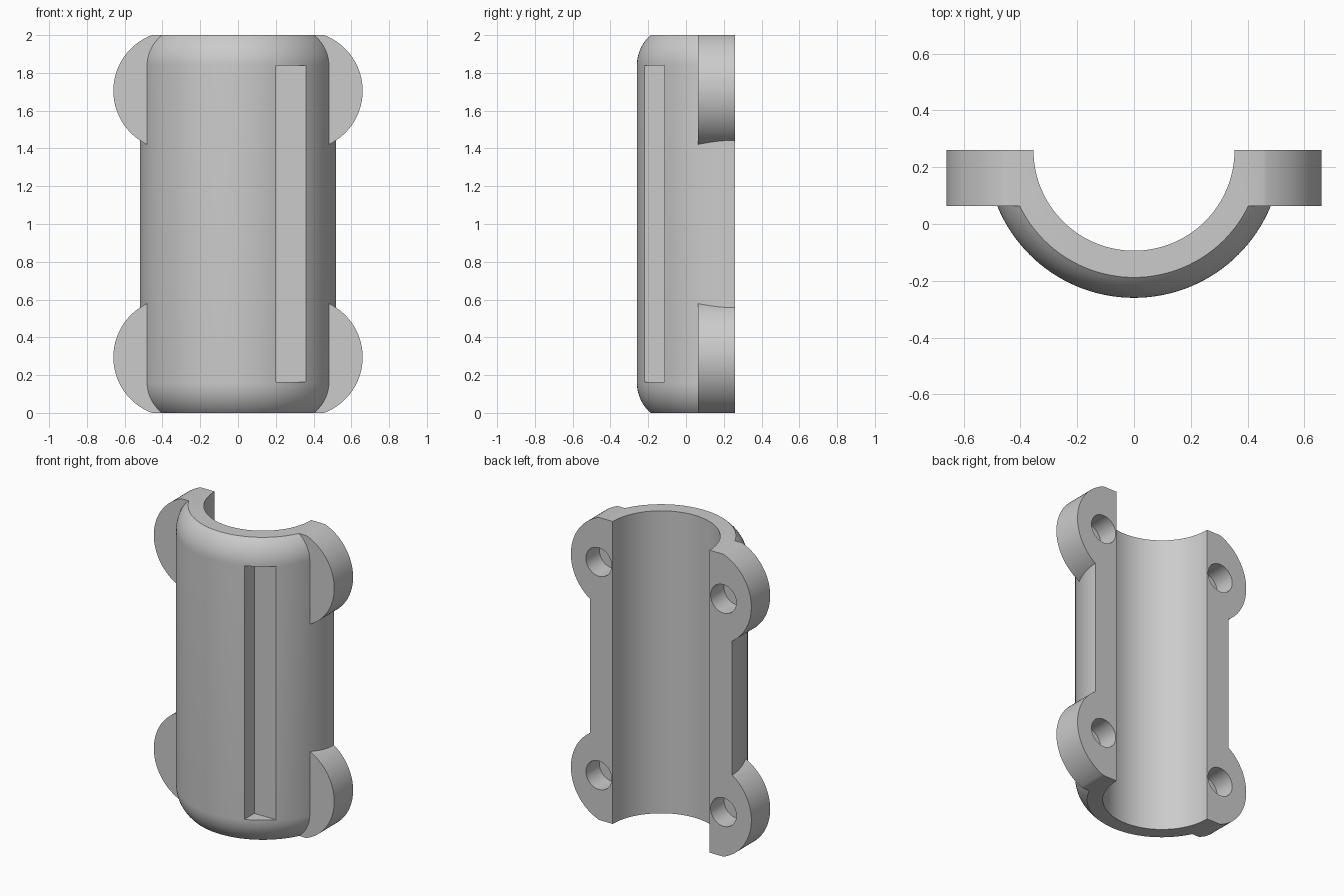
import bpy, bmesh, math
from mathutils import Matrix

if "Cube" in bpy.data.objects:
    bpy.data.objects.remove(bpy.data.objects["Cube"])

AXIS_Y = 0.26            # back plane, which also holds the bore axis
HEIGHT = 2.0
OUTER, RIM, BORE = 0.52, 0.448, 0.354
FILLET = 0.16

grey = bpy.data.materials.new("light grey")
grey.use_nodes = True
colour = (0.6, 0.6, 0.6, 1)
grey.diffuse_color = colour
grey.node_tree.nodes["Principled BSDF"].inputs["Base Color"].default_value = colour


def finish(name, bm):
    bmesh.ops.recalc_face_normals(bm, faces=bm.faces)
    mesh = bpy.data.meshes.new(name)
    bm.to_mesh(mesh)
    bm.free()
    mesh.materials.append(grey)
    obj = bpy.data.objects.new(name, mesh)
    bpy.context.collection.objects.link(obj)
    return obj


def box(name, low, high):
    bm = bmesh.new()
    bmesh.ops.create_cube(bm, size=1)
    for v in bm.verts:
        v.co = [h if c > 0 else l for c, l, h in zip(v.co, low, high)]
    return finish(name, bm)


def cylinder(name, radius, depth, matrix, segments=96):
    bm = bmesh.new()
    bmesh.ops.create_cone(bm, cap_ends=True, segments=segments, radius1=radius,
                          radius2=radius, depth=depth, matrix=matrix)
    return finish(name, bm)


def disc(name, x, z, radius, y0, y1):
    place = Matrix.Translation((x, (y0 + y1) / 2, z)) @ Matrix.Rotation(math.pi / 2, 4, "X")
    return cylinder(name, radius, y1 - y0, place)


def combine(target, tool, operation):
    mod = target.modifiers.new(operation.title(), "BOOLEAN")
    mod.operation, mod.solver, mod.object = operation, "EXACT", tool
    tool.hide_render = True
    bpy.context.view_layer.objects.active = target
    bpy.ops.object.modifier_apply(modifier=mod.name)
    bpy.data.objects.remove(tool)


# Turned body with rounded shoulders, slightly overlong so the trim gives clean ends
inset = OUTER - RIM
arc = (inset ** 2 + FILLET ** 2) / (2 * inset)
sweep = math.asin(FILLET / arc)
shoulder = [(OUTER - arc + arc * math.cos(sweep * i / 10), arc * math.sin(sweep * i / 10))
            for i in range(11)]
profile = [(0, -0.05), (RIM, -0.05)]
profile += [(r, FILLET - h) for r, h in reversed(shoulder)]
profile += [(r, HEIGHT - FILLET + h) for r, h in shoulder]
profile += [(RIM, HEIGHT + 0.05), (0, HEIGHT + 0.05)]
bm = bmesh.new()
verts = [bm.verts.new((r, AXIS_Y, z)) for r, z in profile]
edges = [bm.edges.new(pair) for pair in zip(verts, verts[1:])]
bmesh.ops.spin(bm, geom=verts + edges, cent=(0, AXIS_Y, 0), axis=(0, 0, 1),
               angle=math.tau, steps=128)
bmesh.ops.remove_doubles(bm, verts=bm.verts, dist=0.0001)
clamp = finish("half_clamp_shell", bm)

# Round bolt lugs at the four corners
corners = [(side, z) for side in (-1, 1) for z in (0.295, HEIGHT - 0.295)]
for side, z in corners:
    combine(clamp, disc("lug", side * 0.345, z, 0.315, 0.063, AXIS_Y + 0.05), "UNION")

# Trim to the half shell and its flat ends, then open the bore
combine(clamp, box("trim", (-1, -1, 0), (1, AXIS_Y, HEIGHT)), "INTERSECT")
combine(clamp, cylinder("bore", BORE, HEIGHT + 0.4,
                        Matrix.Translation((0, AXIS_Y, HEIGHT / 2)), 128), "DIFFERENCE")

# Blind bolt holes in the back face
for side, z in corners:
    combine(clamp, disc("bolt_hole", side * 0.456, z, 0.094, AXIS_Y - 0.14, AXIS_Y + 0.1),
            "DIFFERENCE")

# Long stepped notch on the front
combine(clamp, box("notch", (0.2, -0.5, 0.163), (0.5, -0.115, HEIGHT - 0.16)), "DIFFERENCE")

# Smooth curved walls, crisp edges
bpy.ops.object.select_all(action="DESELECT")
clamp.select_set(True)
bpy.context.view_layer.objects.active = clamp
bpy.ops.object.shade_smooth_by_angle(angle=math.radians(25))
